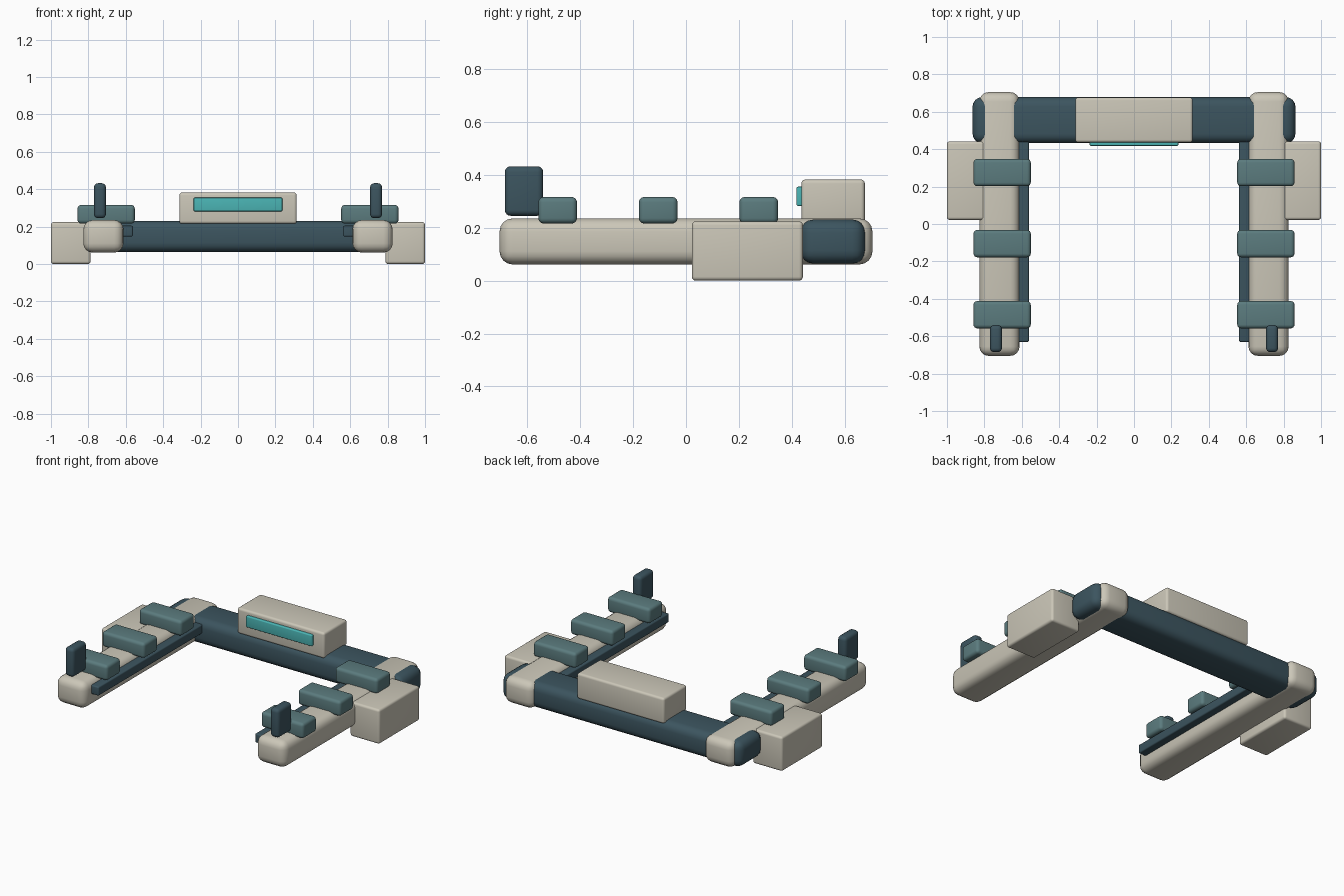
import bpy

if "Cube" in bpy.data.objects:
    bpy.data.objects.remove(bpy.data.objects["Cube"])


def material(name, rgb):
    m = bpy.data.materials.new(name)
    m.diffuse_color = (*rgb, 1)
    m.use_nodes = True
    m.node_tree.nodes["Principled BSDF"].inputs["Base Color"].default_value = m.diffuse_color
    return m


CREAM = material("cream", (0.60, 0.57, 0.48))
NAVY = material("navy", (0.045, 0.09, 0.115))
TEAL = material("teal", (0.105, 0.20, 0.21))
GLOW = material("glow", (0.07, 0.46, 0.46))


def box(name, x, y, z, mat, bevel):
    """Rounded box from (min, max) ranges on each axis."""
    lo, hi = zip(x, y, z)
    bpy.ops.mesh.primitive_cube_add(size=1, location=[(a + b) / 2 for a, b in zip(lo, hi)])
    o = bpy.context.object
    o.name = name
    o.scale = [b - a for a, b in zip(lo, hi)]
    bpy.ops.object.transform_apply(location=False, rotation=False, scale=True)
    mod = o.modifiers.new("bevel", 'BEVEL')
    mod.width = bevel
    mod.segments = 4
    bpy.ops.object.modifier_apply(modifier=mod.name)
    o.data.materials.append(mat)
    bpy.ops.object.shade_smooth_by_angle()
    return o


def pair(name, x, y, z, mat, bevel):
    box("right_" + name, x, y, z, mat, bevel)
    box("left_" + name, (-x[1], -x[0]), y, z, mat, bevel)


# Rear cross beam with control housing and display
box("rear_beam", (-0.863, 0.863), (0.432, 0.678), (0.064, 0.231), NAVY, 0.05)
box("control_housing", (-0.314, 0.314), (0.436, 0.676), (0.215, 0.382), CREAM, 0.015)
box("display", (-0.237, 0.237), (0.418, 0.442), (0.282, 0.355), GLOW, 0.006)

# Side arms, inner strips, outer side housings
pair("arm", (0.612, 0.827), (-0.705, 0.705), (0.061, 0.235), CREAM, 0.05)
pair("inner_strip", (0.562, 0.62), (-0.63, 0.63), (0.147, 0.205), NAVY, 0.008)
pair("side_housing", (0.788, 1.0), (0.022, 0.442), (0.0, 0.224), CREAM, 0.015)

# Support pads across the arms
for i, y in enumerate((-0.485, -0.105, 0.275)):
    pair(f"pad_{i + 1}", (0.552, 0.858), (y - 0.073, y + 0.073), (0.216, 0.316), TEAL, 0.02)

# Upright front stops
pair("front_stop", (0.706, 0.770), (-0.685, -0.540), (0.245, 0.432), NAVY, 0.022)
